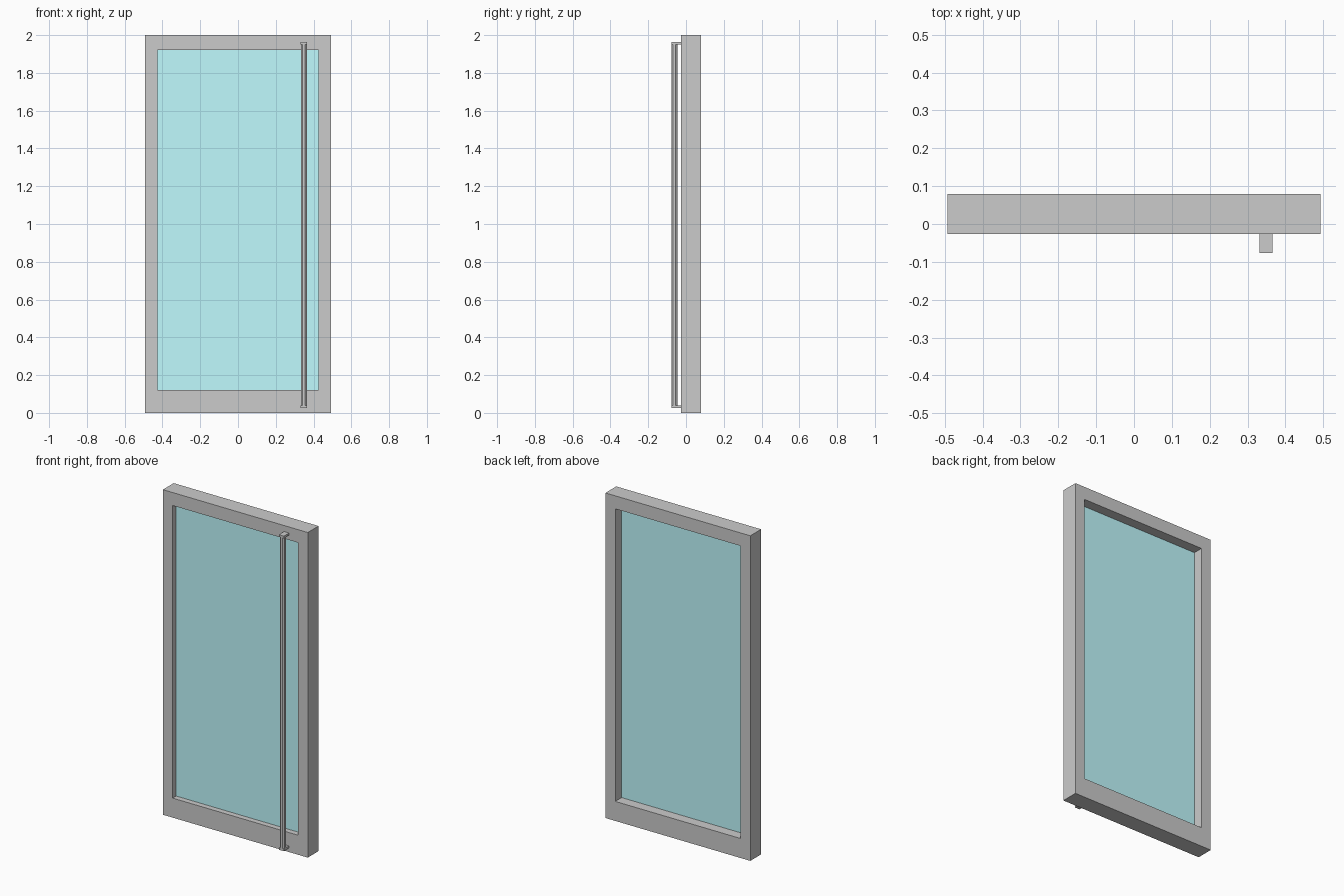
import bpy, bmesh, math
from mathutils import Matrix

if "Cube" in bpy.data.objects:
    bpy.data.objects.remove(bpy.data.objects["Cube"])

FRONT, BACK = -0.026, 0.079


def finish(bm, name):
    bmesh.ops.recalc_face_normals(bm, faces=bm.faces[:])
    mesh = bpy.data.meshes.new(name)
    bm.to_mesh(mesh)
    bm.free()
    ob = bpy.data.objects.new(name, mesh)
    bpy.context.collection.objects.link(ob)
    return ob


def box(name, x, y, z):
    bm = bmesh.new()
    bmesh.ops.create_cube(bm, size=1)
    for v in bm.verts:
        for i, (lo, hi) in enumerate((x, y, z)):
            v.co[i] = lo if v.co[i] < 0 else hi
    return finish(bm, name)


# Door frame: one rectangular ring, extruded through its depth
def rect(x, z0, z1):
    return [(-x, z0), (x, z0), (x, z1), (-x, z1)]


bm = bmesh.new()
loops = [[bm.verts.new((x, y, z)) for x, z in r]
         for y, r in ((FRONT, rect(0.493, 0, 2)), (BACK, rect(0.493, 0, 2)),
                      (BACK, rect(0.426, 0.12, 1.92)), (FRONT, rect(0.426, 0.12, 1.92)))]
for k in range(4):
    a, b = loops[k], loops[(k + 1) % 4]
    for i in range(4):
        j = (i + 1) % 4
        bm.faces.new((a[i], a[j], b[j], b[i]))
finish(bm, "door_frame")

# Glass pane set nearer the front than the back
glass = box("glass_pane", (-0.426, 0.426), (0.008, 0.017), (0.12, 1.92))
mat = bpy.data.materials.new("cyan_glass")
mat.diffuse_color = (0.53, 0.96, 1.0, 1)
mat.use_nodes = True
mat.node_tree.nodes["Principled BSDF"].inputs["Base Color"].default_value = mat.diffuse_color
glass.data.materials.append(mat)

# Full-height octagonal pull bar, one flat side facing forward
HX, Z0, Z1, CAP = 0.349, 0.025, 1.963, 0.013
bm = bmesh.new()
r = 0.016 / math.cos(math.pi / 8)
bmesh.ops.create_cone(bm, cap_ends=True, segments=8, radius1=r, radius2=r,
                      depth=Z1 - Z0 - 2 * CAP,
                      matrix=Matrix.Translation((HX, -0.061, (Z0 + Z1) / 2))
                      @ Matrix.Rotation(math.pi / 8, 4, 'Z'))
# Keep a flat side toward the front whatever the starting angle of the cone
if abs(min(v.co.y for v in bm.verts) + 0.061 + r) < 1e-4:
    bmesh.ops.rotate(bm, verts=bm.verts[:], cent=(HX, -0.061, 0),
                     matrix=Matrix.Rotation(math.pi / 8, 3, 'Z'))
finish(bm, "handle_bar")

# Brackets joining the bar ends to the frame
for name, z in (("handle_bracket_bottom", Z0), ("handle_bracket_top", Z1 - CAP)):
    box(name, (HX - 0.017, HX + 0.017), (-0.077, FRONT), (z, z + CAP))
